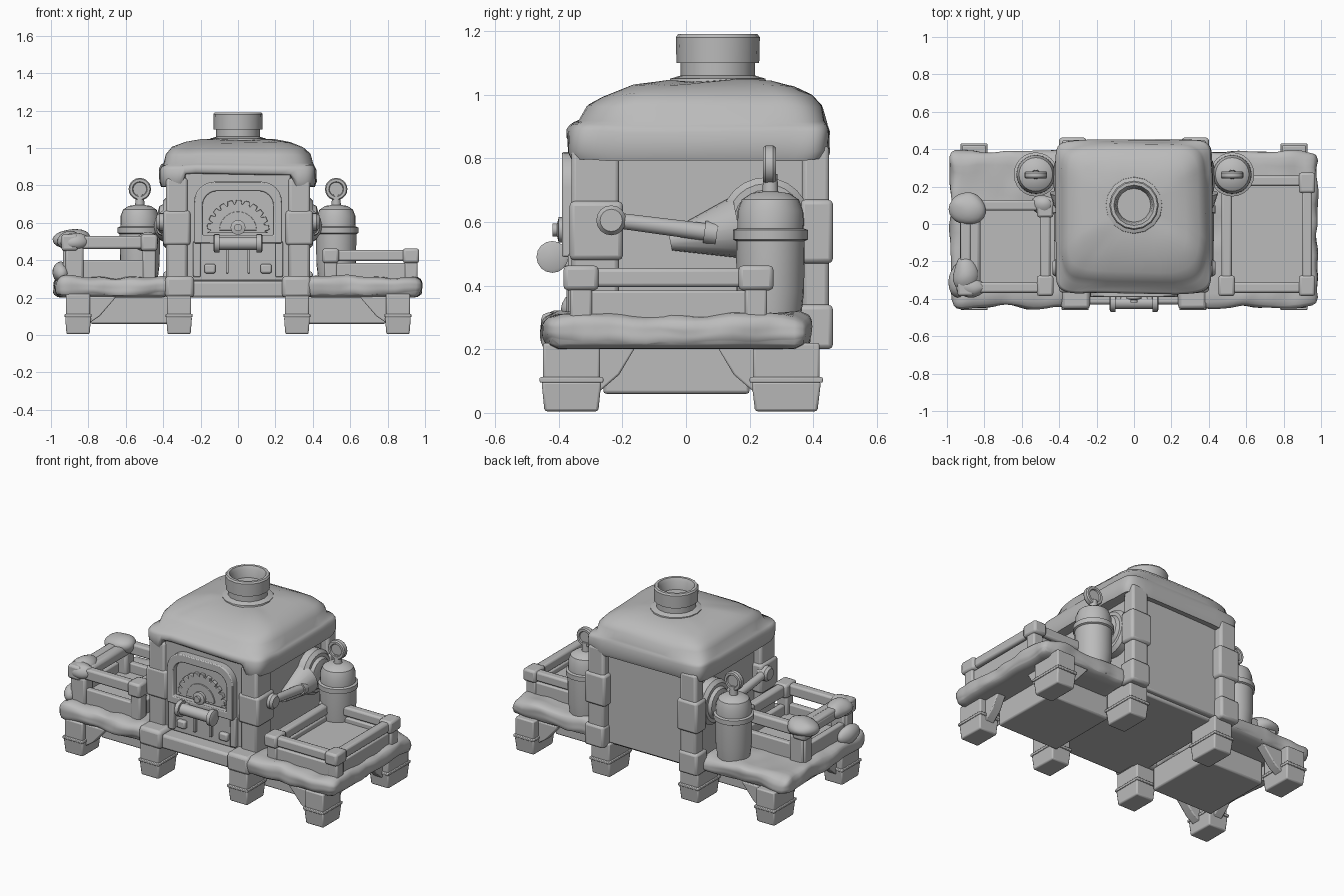
import bpy, bmesh, math
from mathutils import Vector, Matrix, noise

if bpy.data.objects.get("Cube"):
    bpy.data.objects.remove(bpy.data.objects["Cube"])

grey = bpy.data.materials.new("plain_grey")
grey.use_nodes = True
grey.diffuse_color = (0.5, 0.5, 0.5, 1)
grey.node_tree.nodes["Principled BSDF"].inputs["Base Color"].default_value = grey.diffuse_color


def finish(name, bm, bevel=0.0, angle=35):
    bmesh.ops.recalc_face_normals(bm, faces=bm.faces)
    me = bpy.data.meshes.new(name)
    bm.to_mesh(me)
    bm.free()
    me.materials.append(grey)
    ob = bpy.data.objects.new(name, me)
    bpy.context.collection.objects.link(ob)
    if bevel:
        mod = ob.modifiers.new("bevel", "BEVEL")
        mod.width, mod.segments = bevel, 2
    bpy.ops.object.select_all(action="DESELECT")
    ob.select_set(True)
    bpy.context.view_layer.objects.active = ob
    bpy.ops.object.shade_smooth_by_angle(angle=math.radians(angle))
    return ob


def box(name, x, y, z, bevel=0.01, taper=1.0):
    """Bevelled box from ranges; taper scales the bottom."""
    bm = bmesh.new()
    bmesh.ops.create_cube(bm, size=1)
    mid = Vector([sum(r) / 2 for r in (x, y, z)])
    for v in bm.verts:
        k = taper if v.co.z < 0 else 1
        v.co = mid + Vector((v.co.x * k * (x[1] - x[0]), v.co.y * k * (y[1] - y[0]), v.co.z * (z[1] - z[0])))
    return finish(name, bm, bevel)


def worn_box(name, x, y, z, radius, rough):
    """Finely cut box with rounded edges and a worn, wavy surface."""
    bm = bmesh.new()
    bmesh.ops.create_cube(bm, size=1)
    bmesh.ops.subdivide_edges(bm, edges=bm.edges[:], cuts=20, use_grid_fill=True)
    for v in bm.verts:
        p = Vector([r[0] + (c + 0.5) * (r[1] - r[0]) for c, r in zip(v.co, (x, y, z))])
        core = Vector([min(max(c, r[0] + radius), r[1] - radius) for c, r in zip(p, (x, y, z))])
        out = p - core
        if out.length > radius:
            p = core + out.normalized() * radius
        wave = noise.noise_vector(p * 8) * rough
        if p.z < z[0] + 0.02:
            wave.z = 0
        v.co = p + wave
    return finish(name, bm, angle=60)


def lathe(name, profile, at, axis=(0, 0, 1), sides=24):
    """Turn (radius, height) points round an axis."""
    bm = bmesh.new()
    rings = []
    for r, h in profile:
        rings.append([bm.verts.new((r * math.cos(i * math.tau / sides), r * math.sin(i * math.tau / sides), h))
                      for i in range(sides)])
    for a, b in zip(rings, rings[1:]):
        for i in range(sides):
            j = (i + 1) % sides
            bm.faces.new((a[i], a[j], b[j], b[i]))
    bm.faces.new(rings[0])
    bm.faces.new(rings[-1])
    turn = Vector((0, 0, 1)).rotation_difference(Vector(axis)).to_matrix().to_4x4()
    bm.transform(Matrix.Translation(at) @ turn)
    return finish(name, bm)


def plate(name, outline, y0, y1, hole=None, bevel=0.006):
    """Extrude an x-z outline along y, with an optional matching inner outline."""
    bm = bmesh.new()
    loops = [[bm.verts.new((x, y, z)) for x, z in line] for line in (outline, hole) if line for y in (y0, y1)]
    n = len(outline)
    for k in range(0, len(loops), 2):
        for i in range(n):
            j = (i + 1) % n
            bm.faces.new((loops[k][i], loops[k][j], loops[k + 1][j], loops[k + 1][i]))
    for s in (0, 1):
        if hole:
            for i in range(n):
                j = (i + 1) % n
                bm.faces.new((loops[s][i], loops[s][j], loops[s + 2][j], loops[s + 2][i]))
        else:
            bm.faces.new(loops[s])
    return finish(name, bm, bevel)


def arch(w, z0, z1, r):
    pts = [(-w, z0), (w, z0)]
    for cx, start in ((w - r, 0), (r - w, 90)):
        pts += [(cx + r * math.cos(math.radians(start + t)), z1 - r + r * math.sin(math.radians(start + t)))
                for t in range(0, 91, 15)]
    return pts


def blob(name, at, size):
    bm = bmesh.new()
    bmesh.ops.create_icosphere(bm, subdivisions=3, radius=1)
    for v in bm.verts:
        p = Vector([c * s for c, s in zip(v.co, size)]) + Vector(at)
        v.co = p + noise.noise_vector(p * 10) * 0.012
    finish(name, bm, angle=80)


def span(s, a, b):
    return (a, b) if s > 0 else (-b, -a)


# Main body, back panel and front wall
box("body", (-0.335, 0.335), (-0.31, 0.37), (0.2, 0.88))
box("front_wall", (-0.28, 0.28), (-0.345, -0.28), (0.29, 0.9))
box("back_panel", (-0.28, 0.28), (0.36, 0.4), (0.22, 0.82))
box("front_beam", (-0.25, 0.25), (-0.43, -0.28), (0.2, 0.29), 0.015)

# Roof: a rounded-square band that steps in to a soft, lumpy dome
bm = bmesh.new()
roof = [(0.36, 0.35, 0.04, 0.80), (0.41, 0.4, 0.04, 0.795), (0.42, 0.41, 0.04, 0.82), (0.42, 0.41, 0.04, 0.885),
        (0.41, 0.4, 0.042, 0.905), (0.397, 0.385, 0.053, 0.915), (0.385, 0.365, 0.06, 0.965), (0.35, 0.325, 0.07, 1.0),
        (0.28, 0.25, 0.085, 1.028), (0.19, 0.17, 0.1, 1.042), (0.1, 0.1, 0.1, 1.045)]
rings, n = [], 64
for hx, hy, cy, z in roof:
    ring = []
    p = 0.2 if z < 0.91 else 0.32
    for i in range(n):
        a = (i + 0.5) * math.tau / n
        c, s = math.cos(a), math.sin(a)
        co = Vector((hx * math.copysign(abs(c) ** p, c), cy + hy * math.copysign(abs(s) ** p, s), z))
        if z < 0.89 and co.y < -0.2 and abs(co.x) < 0.29:
            co.z = 0.855 + (z - 0.795) * 0.4
        ring.append(bm.verts.new(co + noise.noise_vector(co * 7) * 0.012))
    rings.append(ring)
for a, b in zip(rings, rings[1:]):
    for i in range(n):
        bm.faces.new((a[i], a[(i + 1) % n], b[(i + 1) % n], b[i]))
bm.faces.new(rings[0])
bm.faces.new(rings[-1])
finish("roof", bm, angle=60)

# Chimney with an open cap
lathe("chimney", [(0.155, 1.02), (0.15, 1.05), (0.117, 1.06), (0.117, 1.1), (0.13, 1.1), (0.132, 1.18),
                  (0.125, 1.19), (0.108, 1.19), (0.098, 1.17), (0.09, 1.12)], (0, 0.1, 0), sides=16)

# Oven door with frame, toothed wheel and handle
plate("door_frame", arch(0.235, 0.49, 0.82, 0.11), -0.39, -0.33, arch(0.19, 0.535, 0.77, 0.08))
plate("door_back", arch(0.2, 0.5, 0.78, 0.08), -0.355, -0.33)
teeth = 11
gear = [(-0.165, 0.545), (0.165, 0.545)]
for i in range(teeth):
    for f, r in ((0.0, 0.145), (0.15, 0.168), (0.7, 0.168), (0.85, 0.145)):
        t = math.pi * (i + f) / teeth
        gear.append((r * math.cos(t), 0.555 + r * math.sin(t)))
plate("toothed_wheel", gear, -0.375, -0.345, bevel=0.003)
plate("wheel_inset", [(0.1 * math.cos(t * math.pi / 12), 0.56 + 0.1 * math.sin(t * math.pi / 12)) for t in range(13)],
      -0.382, -0.37, bevel=0.002)
lathe("wheel_hub", [(0.04, 0), (0.04, 0.03), (0.02, 0.035), (0.02, 0.05)], (0, -0.37, 0.575), (0, -1, 0), 12)
lathe("handle", [(0.04, -0.13), (0.05, -0.125), (0.05, -0.1), (0.035, -0.1), (0.035, 0.1), (0.05, 0.1),
                 (0.05, 0.125), (0.04, 0.13)], (0, -0.42, 0.49), (1, 0, 0), 16)
for s in (-1, 1):
    box("handle_bracket", span(s, 0.07, 0.1), (-0.42, -0.34), (0.46, 0.52), 0.005)
    box("ash_bracket", span(s, 0.12, 0.18), (-0.37, -0.33), (0.33, 0.38), 0.01)
    box("ash_strip", span(s, 0.05, 0.065), (-0.365, -0.33), (0.33, 0.47), 0.003)
    box("ash_side", span(s, 0.2, 0.24), (-0.37, -0.33), (0.31, 0.5), 0.006)

for s in (-1, 1):
    # Corner posts with wrapped blocks
    for name, y, z0, block in (("front", (-0.36, -0.21), 0.29, (0.48, 0.665)), ("back", (0.365, 0.45), 0.2, (0.47, 0.67))):
        box(name + "_post", span(s, 0.27, 0.385), y, (z0, 0.84), 0.015)
        box(name + "_post_block", span(s, 0.255, 0.4), (y[0] - 0.006, y[1] + 0.012), block, 0.015)
    box("back_post_foot", span(s, 0.265, 0.4), (0.35, 0.462), (0.2, 0.34), 0.015)
    box("front_post_foot", span(s, 0.235, 0.39), (-0.455, -0.24), (0.2, 0.315), 0.02)

    # Side slabs and the sunken boxes below them
    worn_box("side_slab", span(s, 0.36, 0.98), (-0.445, 0.39), (0.2, 0.31), 0.045, 0.02)
    box("under_box", span(s, 0.36, 0.79), (-0.26, 0.2), (0.06, 0.21), 0.01)

    # Legs with feet, bands and sloped braces
    for x in ((0.25, 0.38), (0.79, 0.92)):
        for y in ((-0.45, -0.27), (0.21, 0.42)):
            box("leg", span(s, *x), y, (0.09, 0.22), 0.008)
            box("leg_band", span(s, x[0] - 0.007, x[1] + 0.007), (y[0] - 0.01, y[1] + 0.01), (0.095, 0.112), 0.004)
            box("foot", span(s, x[0] - 0.004, x[1] + 0.004), (y[0] - 0.004, y[1] + 0.004), (0.005, 0.098), 0.008, 0.9)
    for y in ((-0.42, -0.36), (0.31, 0.37)):
        plate("leg_brace", [(s * 0.8, 0.06), (s * 0.74, 0.1), (s * 0.65, 0.205), (s * 0.8, 0.205)], *y)
    for front, y in ((1, -0.28), (-1, 0.22)):
        ob = plate("end_brace", [(0, 0.06), (front * 0.07, 0.12), (front * 0.12, 0.205), (0, 0.205)], -0.03, 0.03)
        ob.rotation_euler.z = math.pi / 2
        ob.location = (s * 0.85, y, 0)

    # Round side vent, lever and cone
    lathe("side_vent", [(0.14, 0.32), (0.14, 0.38), (0.12, 0.4), (0.1, 0.4), (0.09, 0.42), (0.05, 0.43)],
          (0, 0.25, 0.6), (s, 0, 0))
    lathe("vent_cone", [(0.03, 0), (0.1, 0.22)], (s * 0.35, -0.05, 0.54), (0, 1, 0.2), 16)
    lathe("lever_rod", [(0.025, 0), (0.028, 0.28), (0.036, 0.28), (0.036, 0.32)],
          (s * 0.4, -0.22, 0.605), (0, 1, -0.13), 14)
    lathe("lever_knob", [(0.03, 0.36), (0.047, 0.37), (0.047, 0.42), (0.035, 0.435)], (0, -0.235, 0.605), (s, 0, 0), 16)

    # Gas canister with a ringed gauge
    lathe("canister", [(0.095, 0.29), (0.106, 0.38), (0.108, 0.54), (0.118, 0.545), (0.118, 0.575), (0.104, 0.58),
                       (0.103, 0.635), (0.09, 0.67), (0.06, 0.69), (0.025, 0.695), (0.022, 0.75)], (s * 0.525, 0.265, 0))
    lathe("gauge", [(0.036, -0.012), (0.04, -0.02), (0.054, -0.02), (0.06, -0.012), (0.06, 0.012), (0.054, 0.02),
                    (0.04, 0.02), (0.036, 0.012)], (s * 0.525, 0.262, 0.78), (0, 1, 0), 20)


def crate(name, x, y, z_floor, z_panel, z_rail, z_top):
    """Open box of panels carrying raised rails on corner posts."""
    box(name + "_floor", x, y, (0.28, z_floor))
    t = 0.04
    for px in ((x[0], x[0] + t), (x[1] - t, x[1])):
        box(name + "_side_panel", px, y, (0.28, z_panel), 0.008)
        box(name + "_side_rail", (px[0] - 0.008, px[1] + 0.008), y, (z_rail, z_top), 0.012)
    for py in ((y[0], y[0] + t), (y[1] - t, y[1])):
        box(name + "_end_panel", x, py, (0.28, z_panel), 0.008)
        box(name + "_end_rail", x, (py[0] - 0.008, py[1] + 0.008), (z_rail, z_top), 0.012)
    for cx in (x[0] + 0.02, x[1] - 0.02):
        for cy in (y[0] + 0.03, y[1] - 0.03):
            box(name + "_corner", (cx - 0.044, cx + 0.044), (cy - 0.055, cy + 0.055), (z_rail - 0.01, z_top + 0.008), 0.014)
            box(name + "_post", (cx - 0.035, cx + 0.035), (cy - 0.035, cy + 0.035), (0.28, z_rail), 0.01)


# Low tray on the left, taller crate with a wide outer rail and soft lumps on the right
crate("tray", (0.475, 0.945), (-0.36, 0.25), 0.355, 0.385, 0.395, 0.455)
crate("crate", (-0.92, -0.455), (-0.36, 0.12), 0.34, 0.4, 0.46, 0.53)
box("crate_wide_rail", (-0.93, -0.82), (-0.36, 0.12), (0.455, 0.525), 0.02)
for y in (-0.33, 0.09):
    box("crate_wide_post", (-0.925, -0.825), (y - 0.045, y + 0.045), (0.28, 0.47), 0.015)
blob("lump_back_outer", (-0.89, 0.08, 0.51), (0.1, 0.085, 0.055))
blob("lump_front_outer", (-0.9, -0.27, 0.5), (0.065, 0.1, 0.055))
blob("lump_front_corner", (-0.87, -0.34, 0.5), (0.08, 0.05, 0.05))
blob("lump_back_inner", (-0.49, 0.105, 0.5), (0.06, 0.05, 0.05))
blob("lump_low_front", (-0.945, -0.3, 0.33), (0.045, 0.09, 0.06))
